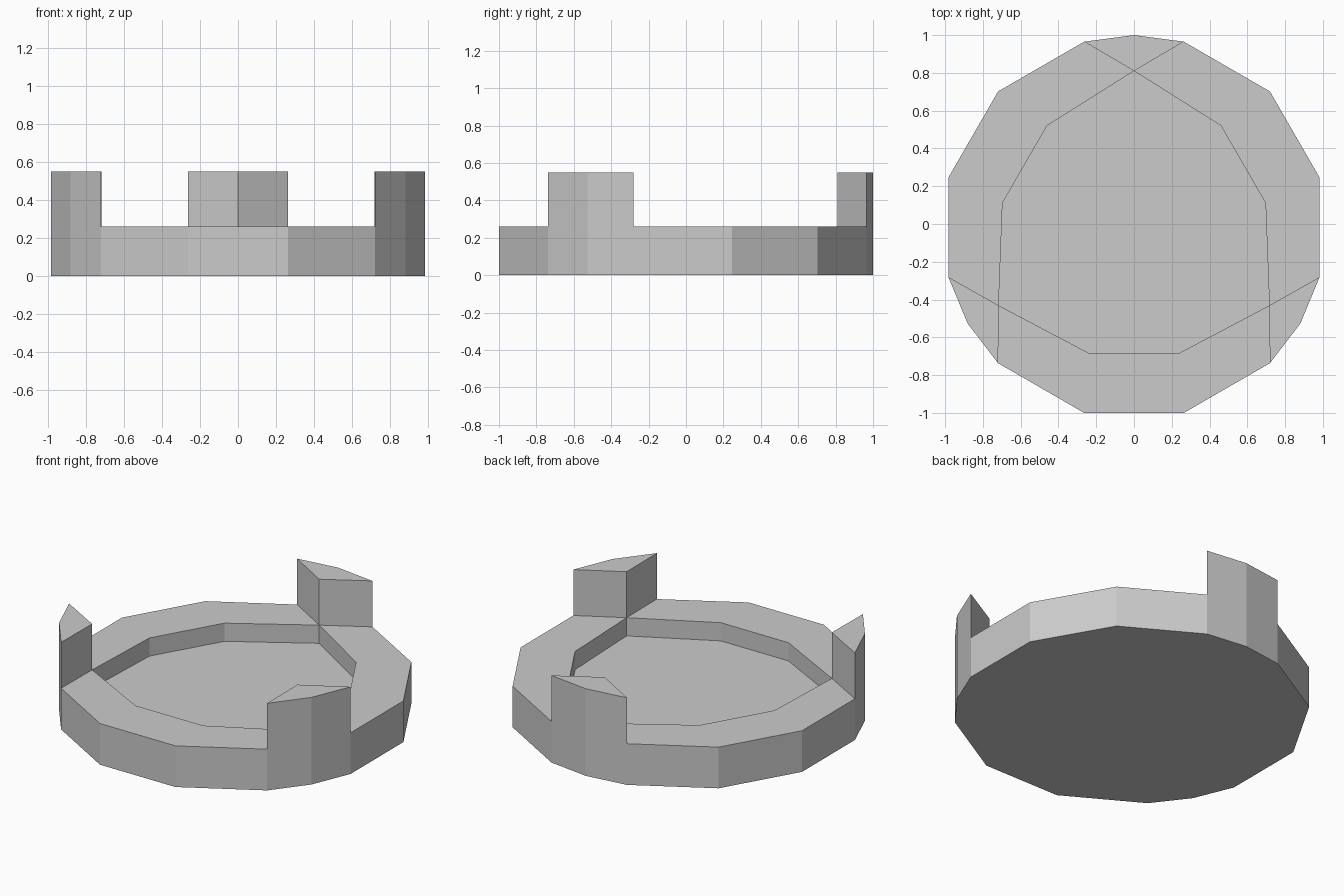
import bpy
import bmesh
from math import cos, sin, radians

if "Cube" in bpy.data.objects:
    bpy.data.objects.remove(bpy.data.objects["Cube"])

R_OUT, R_APEX, R_IN = 1.0175, 0.8275, 0.708   # rim, inner post corner, recess corner
Z_FLOOR, Z_LIP, Z_POST = 0.145, 0.26, 0.55
CENTRE_Y = -0.0175

bm = bmesh.new()


def vert(pt, z):
    r, deg = pt
    a = radians(deg)
    return bm.verts.new((r * cos(a), CENTRE_Y + r * sin(a), z))


def flat(points, z):
    bm.faces.new([vert(p, z) for p in points])


def wall(points, z0, z1):
    for p, q in zip(points, points[1:]):
        bm.faces.new([vert(p, z0), vert(q, z0), vert(q, z1), vert(p, z1)])


rim, recess = [], []
for a in (90, 210, 330):
    right, tip, left = (R_OUT, a - 15), (R_OUT, a), (R_OUT, a + 15)
    apex = (R_APEX, a)

    # corner post: top, inner sides, full-height outer sides
    flat([right, tip, left, apex], Z_POST)
    wall([left, apex, right], Z_LIP, Z_POST)
    for side in (right, left):
        bm.faces.new([vert(side, 0), vert(tip, 0), vert(tip, Z_POST),
                      vert(side, Z_POST), vert(side, Z_LIP)])

    # raised lip running to the next post
    outer = [(R_OUT, a + d) for d in (15, 45, 75, 105)]
    inner = [apex, (R_IN, a + 40.5), (R_IN, a + 79.5), (R_APEX, a + 120)]
    flat(outer + inner[::-1], Z_LIP)
    wall(outer, 0, Z_LIP)
    wall(inner, Z_FLOOR, Z_LIP)

    rim += [tip] + outer
    recess += inner[:3]

# recess floor and underside
flat(recess, Z_FLOOR)
flat(rim, 0)

bmesh.ops.remove_doubles(bm, verts=bm.verts[:], dist=0.0005)
bmesh.ops.recalc_face_normals(bm, faces=bm.faces[:])
mesh = bpy.data.meshes.new("tray_with_posts")
bm.to_mesh(mesh)
bm.free()
tray = bpy.data.objects.new("tray_with_posts", mesh)
bpy.context.collection.objects.link(tray)
